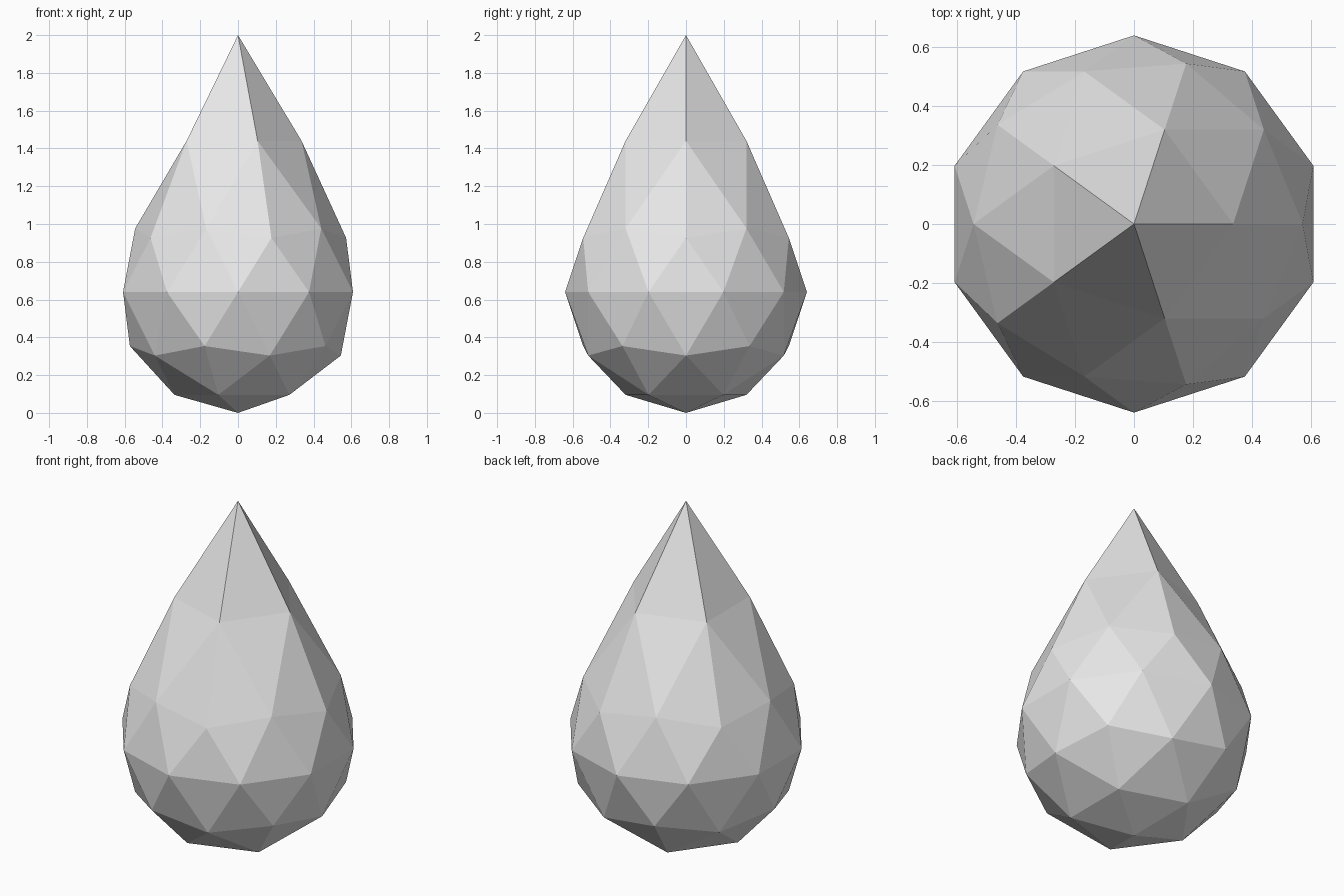
import bpy

# Remove the default object
cube = bpy.data.objects.get("Cube")
if cube:
    bpy.data.objects.remove(cube, do_unlink=True)

RADIUS = 0.64
HEIGHT = 2.0

# Plain grey material
grey = bpy.data.materials.new("light_grey")
grey.use_nodes = True
colour = (0.8, 0.8, 0.8, 1.0)
grey.diffuse_color = colour
grey.node_tree.nodes["Principled BSDF"].inputs["Base Color"].default_value = colour

# Low-poly ball resting on the ground
bpy.ops.mesh.primitive_ico_sphere_add(subdivisions=2, radius=RADIUS, location=(0, 0, 0))
drop = bpy.context.object
drop.name = "teardrop_body"
drop.data.name = "teardrop_body"
drop.data.materials.append(grey)

# Pull the tip and the ring below it upward into a point
for v in drop.data.vertices:
    level = v.co.z / RADIUS
    v.co.z += RADIUS
    if level > 0.95:
        v.co.z = HEIGHT
    elif level > 0.7:
        v.co.z = 1.44

# Flat facets
bpy.ops.object.shade_flat()
